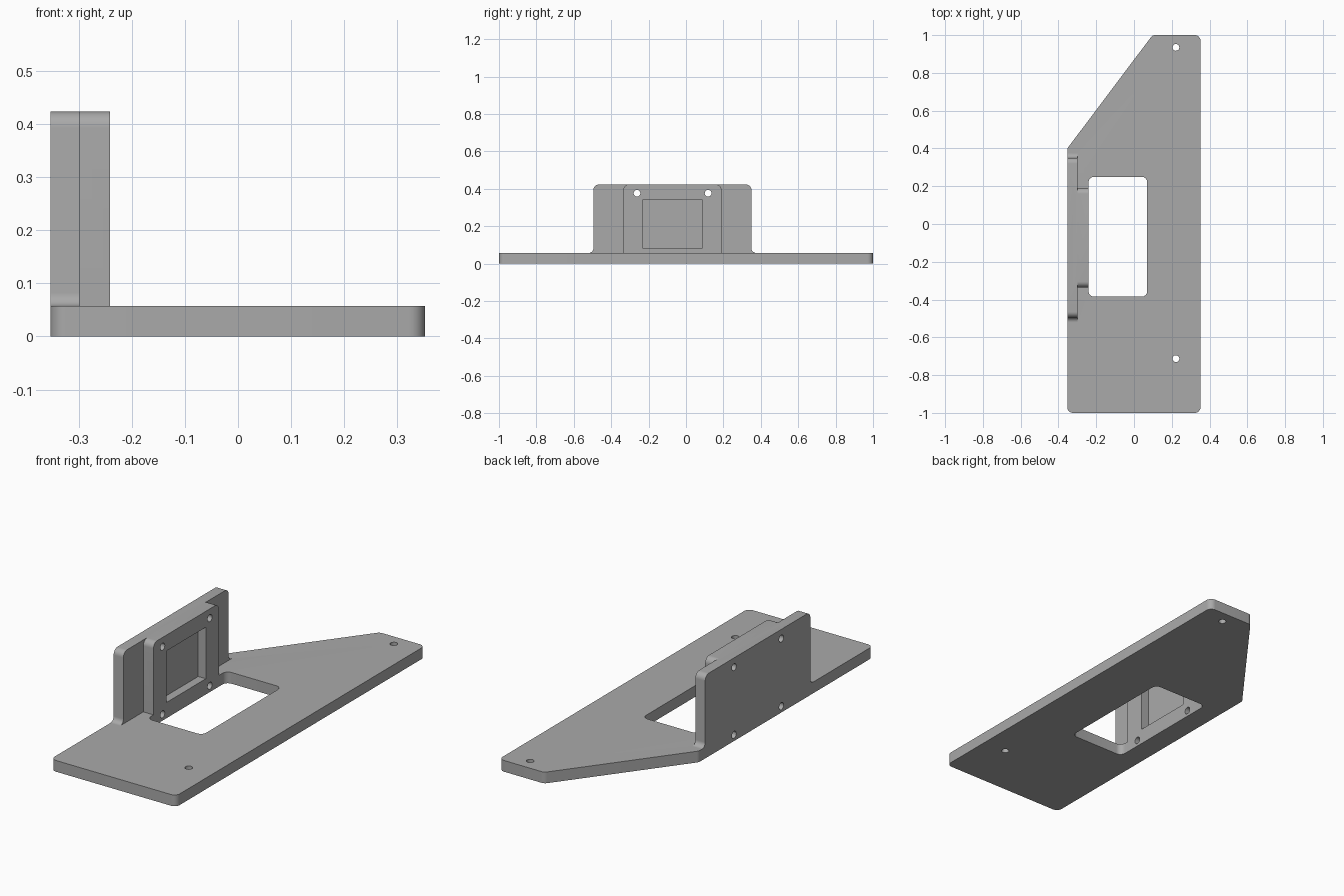
import bpy, bmesh, math
from mathutils import Vector

cube = bpy.data.objects.get("Cube")
if cube:
    bpy.data.objects.remove(cube, do_unlink=True)

grey = bpy.data.materials.new("plain grey")
grey.use_nodes = True
grey.diffuse_color = (0.4, 0.4, 0.4, 1)
grey.node_tree.nodes["Principled BSDF"].inputs["Base Color"].default_value = (0.4, 0.4, 0.4, 1)


def fillet(corners, steps=8):
    """Outline from (u, v, radius) corners, each rounded by its radius."""
    out = []
    for i, (u, v, r) in enumerate(corners):
        p = Vector((u, v))
        if r == 0:
            out.append(p)
            continue
        a = (Vector(corners[i - 1][:2]) - p).normalized()
        b = (Vector(corners[(i + 1) % len(corners)][:2]) - p).normalized()
        half = a.angle(b) / 2
        centre = p + (a + b).normalized() * r / math.sin(half)
        start = p + a * r / math.tan(half) - centre
        end = p + b * r / math.tan(half) - centre
        sweep = math.pi - 2 * half
        for k in range(steps + 1):
            t = k / steps
            arc = (start * math.sin((1 - t) * sweep) + end * math.sin(t * sweep)) / math.sin(sweep)
            out.append(centre + arc)
    return out


def circle(u, v, r, n=24):
    return [Vector((u + r * math.cos(k * math.tau / n), v + r * math.sin(k * math.tau / n)))
            for k in range(n)]


def box(u0, u1, v0, v1, r=0):
    return fillet([(u0, v0, r), (u1, v0, r), (u1, v1, r), (u0, v1, r)])


def prism(name, outline, axis, lo, hi):
    """Extrude an outline along z (outline in x, y) or along x (outline in y, z)."""
    bm = bmesh.new()
    place = (lambda p: (p.x, p.y, lo)) if axis == "z" else (lambda p: (lo, p.x, p.y))
    face = bm.faces.new([bm.verts.new(place(p)) for p in outline])
    top = bmesh.ops.extrude_face_region(bm, geom=[face])["geom"]
    shift = Vector((0, 0, hi - lo)) if axis == "z" else Vector((hi - lo, 0, 0))
    bmesh.ops.translate(bm, vec=shift, verts=[g for g in top if isinstance(g, bmesh.types.BMVert)])
    bmesh.ops.recalc_face_normals(bm, faces=bm.faces)
    mesh = bpy.data.meshes.new(name)
    bm.to_mesh(mesh)
    bm.free()
    mesh.materials.append(grey)
    obj = bpy.data.objects.new(name, mesh)
    bpy.context.collection.objects.link(obj)
    return obj


def combine(target, other, operation):
    mod = target.modifiers.new(operation.lower(), "BOOLEAN")
    mod.operation, mod.solver, mod.object = operation, "EXACT", other
    bpy.context.view_layer.objects.active = target
    bpy.ops.object.modifier_apply(modifier=mod.name)
    bpy.data.objects.remove(other, do_unlink=True)


back, step, front = -0.353, -0.298, -0.241   # bracket depths along x
thick, height = 0.057, 0.423

# Base plate with one slanted corner
bracket = prism("mounting_bracket", fillet([
    (back, -1, 0.03), (0.352, -1, 0.03), (0.352, 1, 0.03), (0.098, 1, 0.03), (back, 0.4, 0.03)]),
    "z", 0, thick)

# Upright wall, flared where it meets the plate
wall = prism("upright_wall", fillet([
    (-0.521, 0.03, 0), (0.376, 0.03, 0), (0.376, thick, 0), (0.35, thick, 0.025),
    (0.35, height, 0.03), (-0.495, height, 0.03), (-0.495, thick, 0.025), (-0.521, thick, 0)]),
    "x", back, step)
combine(bracket, wall, "UNION")

# Raised pad on the wall
pad = prism("raised_pad", fillet([
    (-0.335, 0.03, 0), (0.19, 0.03, 0), (0.19, height, 0.03), (-0.335, height, 0.03)]),
    "x", step - 0.02, front)
combine(bracket, pad, "UNION")

# Plate opening, pad pocket and screw holes
cutters = [prism("plate_opening", box(front, 0.07, -0.385, 0.25, 0.03), "z", -0.1, 0.2),
           prism("pad_pocket", box(-0.23, 0.086, 0.08, 0.342), "x", front - 0.043, front + 0.1)]
for y in (-0.713, 0.935):
    cutters.append(prism("plate_hole", circle(0.222, y, 0.018), "z", -0.1, 0.2))
for y in (-0.262, 0.118):
    for z in (0.032, 0.376):
        cutters.append(prism("pad_hole", circle(y, z, 0.018), "x", back - 0.1, front + 0.1))
for cutter in cutters:
    combine(bracket, cutter, "DIFFERENCE")

# Smooth rounded corners, keep hard edges crisp
bpy.ops.object.select_all(action="DESELECT")
bracket.select_set(True)
bpy.context.view_layer.objects.active = bracket
bpy.ops.object.shade_smooth_by_angle(angle=math.radians(30))
